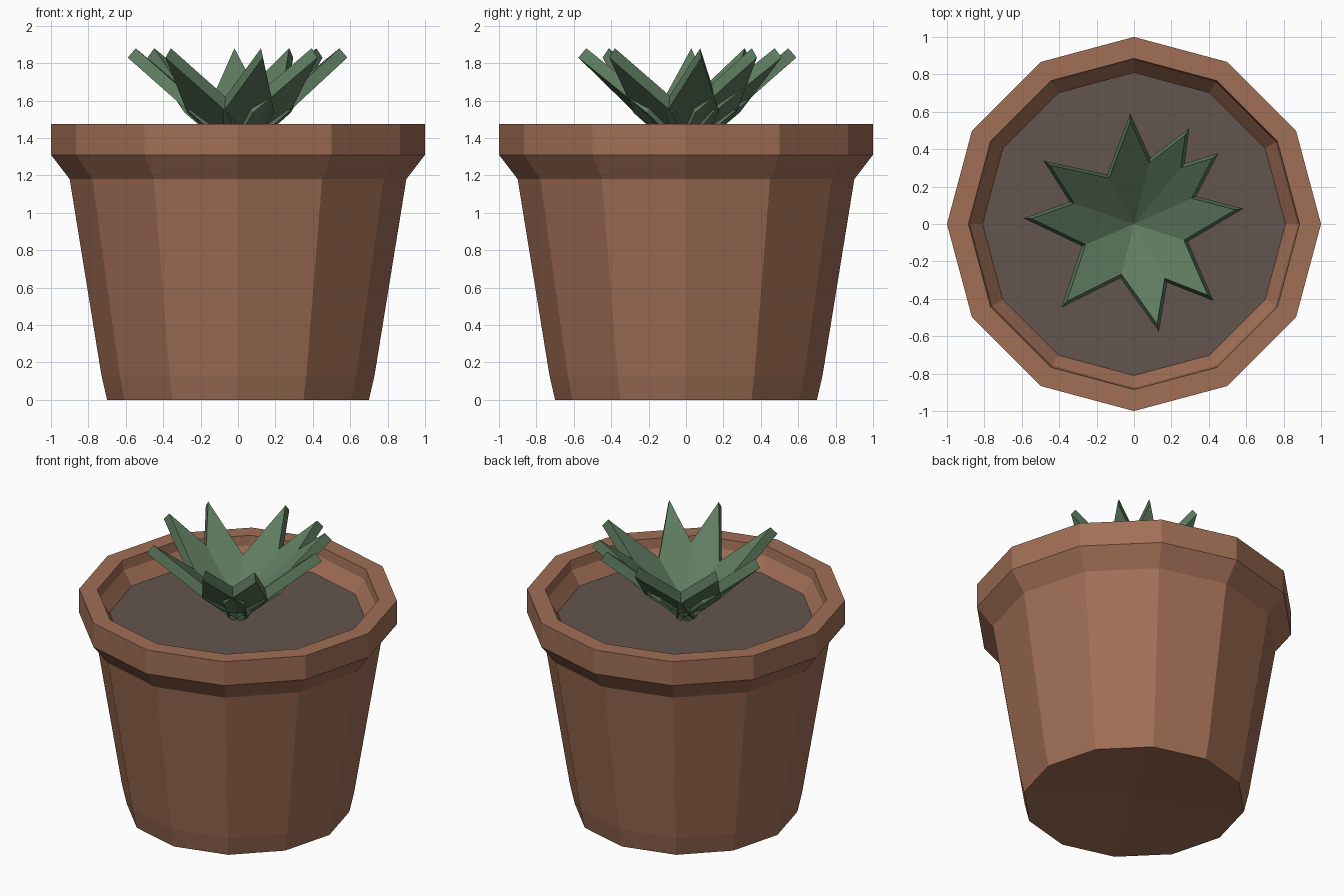
import bpy, bmesh, math
from mathutils import Matrix, Vector

if "Cube" in bpy.data.objects:
    bpy.data.objects.remove(bpy.data.objects["Cube"])

SIDES = 12


def material(name, rgb):
    m = bpy.data.materials.new(name)
    m.diffuse_color = (*rgb, 1)
    m.use_nodes = True
    m.node_tree.nodes["Principled BSDF"].inputs["Base Color"].default_value = m.diffuse_color
    return m


terracotta = material("terracotta", (0.355, 0.158, 0.092))
soil_brown = material("soil brown", (0.125, 0.090, 0.074))
leaf_green = material("leaf green", (0.115, 0.205, 0.118))


def finish(bm, name, mat):
    bmesh.ops.recalc_face_normals(bm, faces=bm.faces)
    me = bpy.data.meshes.new(name)
    bm.to_mesh(me)
    bm.free()
    me.materials.append(mat)
    ob = bpy.data.objects.new(name, me)
    bpy.context.collection.objects.link(ob)
    return ob


def ring(bm, r, z):
    return [bm.verts.new((r * math.cos(2 * math.pi * i / SIDES),
                          r * math.sin(2 * math.pi * i / SIDES), z))
            for i in range(SIDES)]


# Pot: twelve-sided lathe from the slightly hollow base, over the rim to the soil
profile = [(0.70, 0), (0.73, 0.13), (0.90, 1.18), (1.0, 1.31),
           (1.0, 1.475), (0.885, 1.475), (0.875, 1.41), (0.81, 1.32)]
bm = bmesh.new()
rings = [ring(bm, r, z) for r, z in profile]
hub = bm.verts.new((0, 0, 0.05))
for i in range(SIDES):
    bm.faces.new((hub, rings[0][(i + 1) % SIDES], rings[0][i]))
for a, b in zip(rings, rings[1:]):
    for i in range(SIDES):
        j = (i + 1) % SIDES
        bm.faces.new((a[i], a[j], b[j], b[i]))
finish(bm, "pot", terracotta)

# Soil: flat disc closing the pot
bm = bmesh.new()
bm.faces.new(ring(bm, 0.81, 1.32))
soil = finish(bm, "soil", soil_brown)
if soil.data.polygons[0].normal.z < 0:
    soil.data.flip_normals()

# Leaves: thick kite-shaped blades tilted up and fanned around the centre
kite = [(0, -0.06), (0.33, -0.142), (0.78, 0), (0.33, 0.142), (0, 0.06)]
TILT = math.radians(40.8)
for n, angle in enumerate([92, 60, 40, 8, -44, -77, -131, 177, 145]):
    bm = bmesh.new()
    face = bm.faces.new([bm.verts.new((x, y, 0)) for x, y in kite])
    ext = bmesh.ops.extrude_face_region(bm, geom=[face], use_keep_orig=True)
    top = [v for v in ext["geom"] if isinstance(v, bmesh.types.BMVert)]
    bmesh.ops.translate(bm, verts=top, vec=(0, 0, 0.066))
    bm.transform(Matrix.Translation((0, 0, 1.32))
                 @ Matrix.Rotation(math.radians(angle), 4, 'Z')
                 @ Matrix.Rotation(-TILT, 4, 'Y'))
    finish(bm, f"leaf_{n + 1}", leaf_green)
